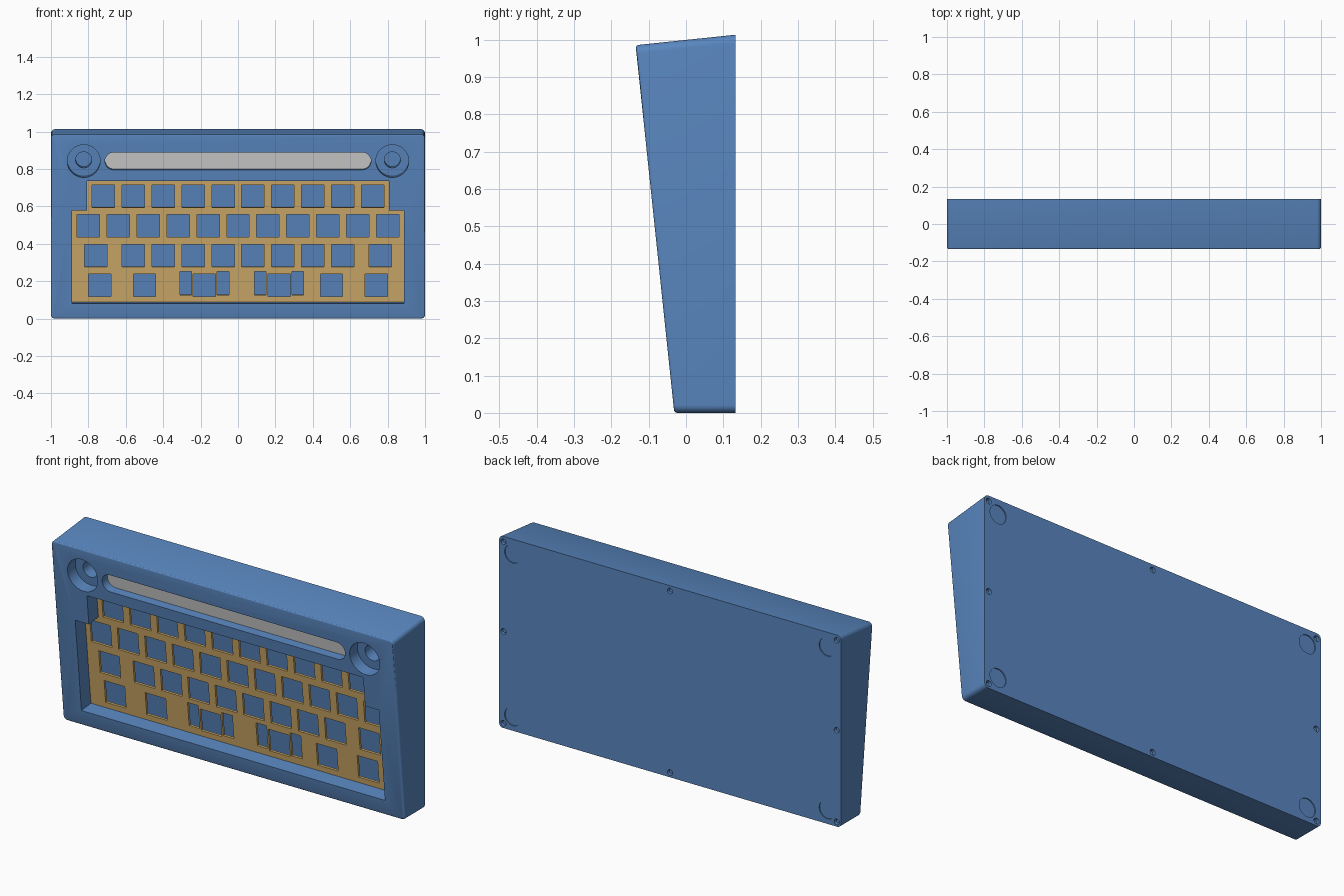
import bpy, bmesh
from math import sin, cos, pi, radians
from mathutils import Matrix, Vector

if "Cube" in bpy.data.objects:
    bpy.data.objects.remove(bpy.data.objects["Cube"])

A = radians(6)                      # slope of the front face
BACK = 0.133
FRONT_M = Matrix.Translation((0, -0.0315, 0)) @ Matrix.Rotation(pi / 2 + A, 4, 'X')
BACK_M = (Matrix.Translation((0, BACK, 0)) @ Matrix.Rotation(pi, 4, 'Z')
          @ Matrix.Rotation(pi / 2, 4, 'X'))


def material(name, rgb):
    m = bpy.data.materials.new(name)
    m.diffuse_color = (*rgb, 1)
    m.use_nodes = True
    m.node_tree.nodes["Principled BSDF"].inputs["Base Color"].default_value = m.diffuse_color
    return m


BLUE = material("blue_shell", (0.10, 0.24, 0.52))
GOLD = material("brass_plate", (0.62, 0.40, 0.14))


def make(name, bm, mat=None):
    bmesh.ops.recalc_face_normals(bm, faces=bm.faces)
    me = bpy.data.meshes.new(name)
    bm.to_mesh(me)
    bm.free()
    ob = bpy.data.objects.new(name, me)
    bpy.context.collection.objects.link(ob)
    if mat:
        me.materials.append(mat)
    return ob


def prisms(name, outlines, d0, d1, frame=FRONT_M, mat=None):
    """Extrude 2D outlines from depth d0 to d1 below the framed face."""
    bm = bmesh.new()
    for pts in outlines:
        rings = [[bm.verts.new(frame @ Vector((x, y, -d))) for x, y in pts] for d in (d0, d1)]
        bm.faces.new(rings[0])
        bm.faces.new(rings[1][::-1])
        n = len(pts)
        for i in range(n):
            j = (i + 1) % n
            bm.faces.new((rings[0][j], rings[0][i], rings[1][i], rings[1][j]))
    return make(name, bm, mat)


def activate(ob):
    bpy.ops.object.select_all(action='DESELECT')
    ob.select_set(True)
    bpy.context.view_layer.objects.active = ob


def cut(ob, cutter):
    cutter.hide_render = True
    mod = ob.modifiers.new("cut", 'BOOLEAN')
    mod.operation = 'DIFFERENCE'
    mod.solver = 'EXACT'
    mod.object = cutter
    activate(ob)
    bpy.ops.object.modifier_apply(modifier=mod.name)
    bpy.data.objects.remove(cutter)


def slope(z, depth=0.0):
    """Distance up the sloped face for a world height at a given depth."""
    return (z - depth * sin(A)) / cos(A)


def circle(x, y, r, n=40):
    return [(x + r * cos(2 * pi * i / n), y + r * sin(2 * pi * i / n)) for i in range(n)]


def rect(x, y, w, h):
    return [(x - w / 2, y - h / 2), (x + w / 2, y - h / 2),
            (x + w / 2, y + h / 2), (x - w / 2, y + h / 2)]


def stadium(half, y, r, n=16):
    right = [(half - r + r * cos(t), y + r * sin(t))
             for t in (-pi / 2 + pi * i / n for i in range(n + 1))]
    return right + [(-x, 2 * y - yy) for x, yy in right]


# Wedge-shaped case body with rounded corners and a softened front edge
bm = bmesh.new()
profile = [(-0.0315, 0), (BACK, 0), (BACK, 1.013), (-0.135, 0.985)]
ends = [[bm.verts.new((x, y, z)) for y, z in profile] for x in (-1, 1)]
bm.faces.new(ends[0])
bm.faces.new(ends[1][::-1])
for i in range(4):
    j = (i + 1) % 4
    bm.faces.new((ends[0][j], ends[0][i], ends[1][i], ends[1][j]))
bmesh.ops.recalc_face_normals(bm, faces=bm.faces)
corners = []
for e in bm.edges:
    d = e.verts[0].co - e.verts[1].co
    if abs(d.x) < 0.01 and abs(d.z) < 0.1:
        corners.append(e)
bmesh.ops.bevel(bm, geom=corners, offset=0.022, segments=6, profile=0.5, affect='EDGES')
bm.normal_update()
face = max(bm.faces, key=lambda f: f.calc_area() * -f.normal.y)
bmesh.ops.bevel(bm, geom=list(face.edges), offset=0.008, segments=3, profile=0.5, affect='EDGES')
case = make("case_body", bm, BLUE)

# Key well, display slot and knob wells in the front
half = [(0.888, slope(0.08)), (0.888, slope(0.577)), (0.808, slope(0.577)), (0.808, slope(0.735))]
well = half + [(-x, y) for x, y in reversed(half)]
PLATE = 0.08
cut(case, prisms("key_well_cutter", [well], -0.05, 0.13))
slot = stadium(0.711, slope(0.842), 0.047)
cut(case, prisms("slot_cutter", [slot], -0.05, 0.055))
knobs = [(s * 0.825, slope(0.842)) for s in (-1, 1)]
cut(case, prisms("knob_well_cutter", [circle(x, y, 0.088, 48) for x, y in knobs], -0.05, 0.065))
cut(case, prisms("knob_hole_cutter", [circle(x, y, 0.043) for x, y in knobs], 0.03, 0.13))

# Screw holes and shallow foot recesses in the back
screws = [(x, z) for x in (-0.975, 0, 0.975) for z in (0.025, 0.51, 0.985) if (x, z) != (0, 0.51)]
feet = [(x, z) for x in (-0.92, 0.92) for z in (0.075, 0.935)]
cut(case, prisms("screw_hole_cutter", [circle(x, z, 0.015, 20) for x, z in screws],
                 -0.03, 0.03, BACK_M))
cut(case, prisms("foot_recess_cutter", [circle(x, z, 0.048) for x, z in feet],
                 -0.03, 0.005, BACK_M))
activate(case)
bpy.ops.object.shade_smooth_by_angle(angle=radians(30))

# Screws sunk into the holes
prisms("case_screws", [circle(x, z, 0.011, 20) for x, z in screws], 0.012, 0.032, BACK_M, BLUE)

# Display strip
prisms("display_strip", [slot], 0.045, 0.056)

# Switch plate with key cutouts and stabiliser slots
plate = prisms("switch_plate", [well], PLATE, PLATE + 0.0126, mat=GOLD)
mid = [-0.56 + 0.16 * i for i in range(8)]
rows = {0.654: [-0.72] + mid + [0.72],
        0.496: [-0.80 + 0.16 * i for i in range(11)],
        0.337: [-0.76] + mid + [0.76],
        0.178: [-0.74, -0.50, -0.18, 0.22, 0.50, 0.74]}
holes = [rect(x, slope(z, PLATE), 0.12, 0.12) for z, xs in rows.items() for x in xs]
holes += [rect(x, slope(0.19, PLATE), 0.062, 0.127) for x in (-0.28, -0.08, 0.12, 0.32)]
cut(plate, prisms("key_cutter", holes, PLATE - 0.02, PLATE + 0.03))
